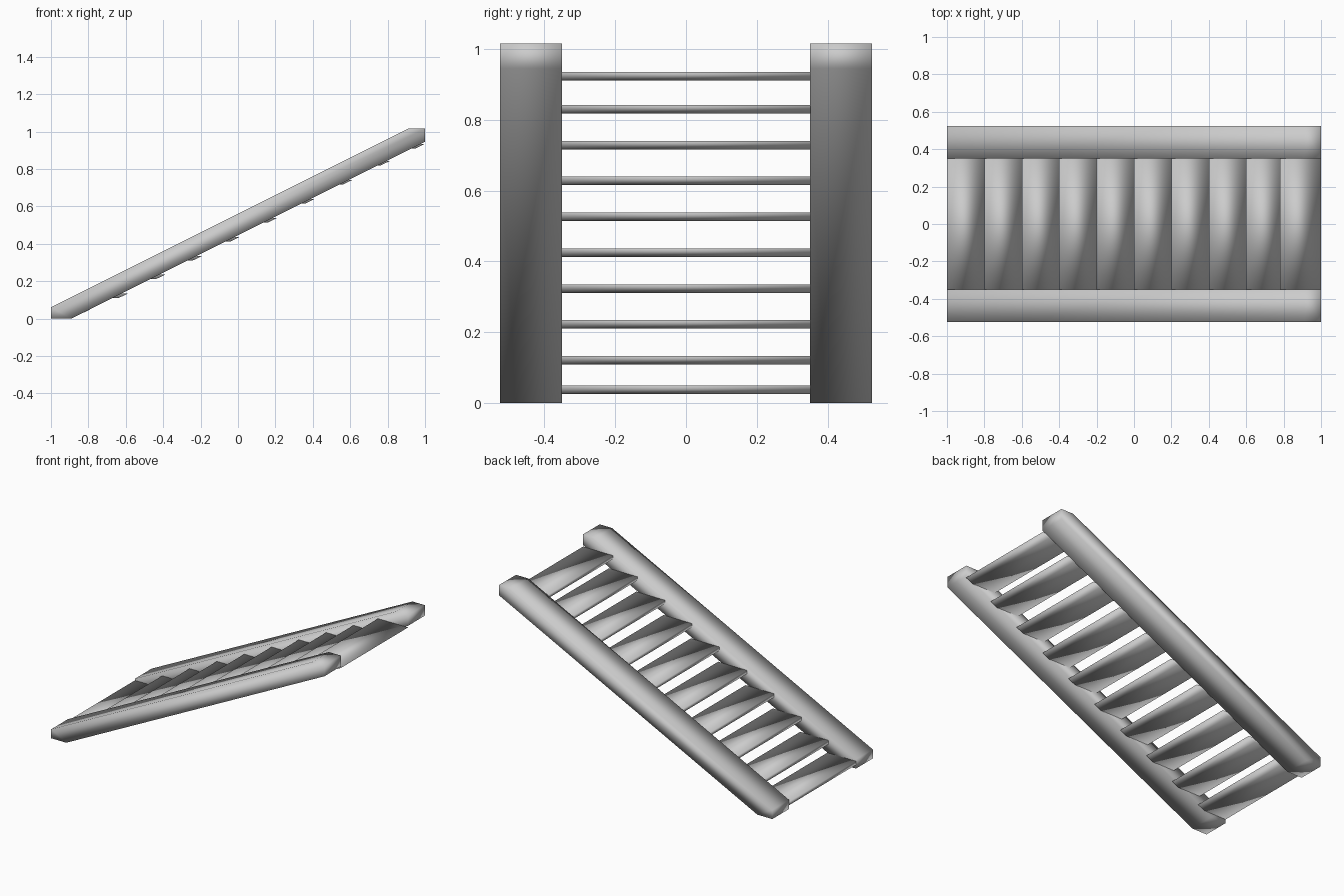
import bpy
import bmesh

if "Cube" in bpy.data.objects:
    bpy.data.objects.remove(bpy.data.objects["Cube"])


def extrude_profile(name, profile, y0, y1):
    """Solid made from an XZ outline, extruded along Y and shaded smooth."""
    bm = bmesh.new()
    face = bm.faces.new([bm.verts.new((x, y0, z)) for x, z in profile])
    ext = bmesh.ops.extrude_face_region(bm, geom=[face])
    verts = [v for v in ext["geom"] if isinstance(v, bmesh.types.BMVert)]
    bmesh.ops.translate(bm, verts=verts, vec=(0, y1 - y0, 0))
    bmesh.ops.recalc_face_normals(bm, faces=bm.faces)
    for f in bm.faces:
        f.smooth = True
    mesh = bpy.data.meshes.new(name)
    bm.to_mesh(mesh)
    bm.free()
    obj = bpy.data.objects.new(name, mesh)
    bpy.context.collection.objects.link(obj)
    return obj


# Side stringers: sloped beams with level and plumb cut ends
stringer = [(-1, 0), (-0.89, 0), (1, 0.945), (1, 1.015), (0.91, 1.015), (-1, 0.06)]
extrude_profile("stringer_front", stringer, -0.525, -0.35)
extrude_profile("stringer_back", stringer, 0.35, 0.525)

# Thin open treads, front edge cut to the underside of the stringers
COUNT = 10
for i in range(COUNT):
    x = -1 + 0.2 * i
    z = 0.121 + 0.1012 * (i - 1)
    width = 0.21
    if i == 0:
        z = 0.037
    elif i == COUNT - 1:
        x, z, width = 0.78, 0.922, 0.22
    tread = [(x, z - 0.012), (x + width - 0.05, z - 0.012),
             (x + width, z + 0.012), (x, z + 0.012)]
    extrude_profile(f"tread_{i + 1}", tread, -0.352, 0.352)
